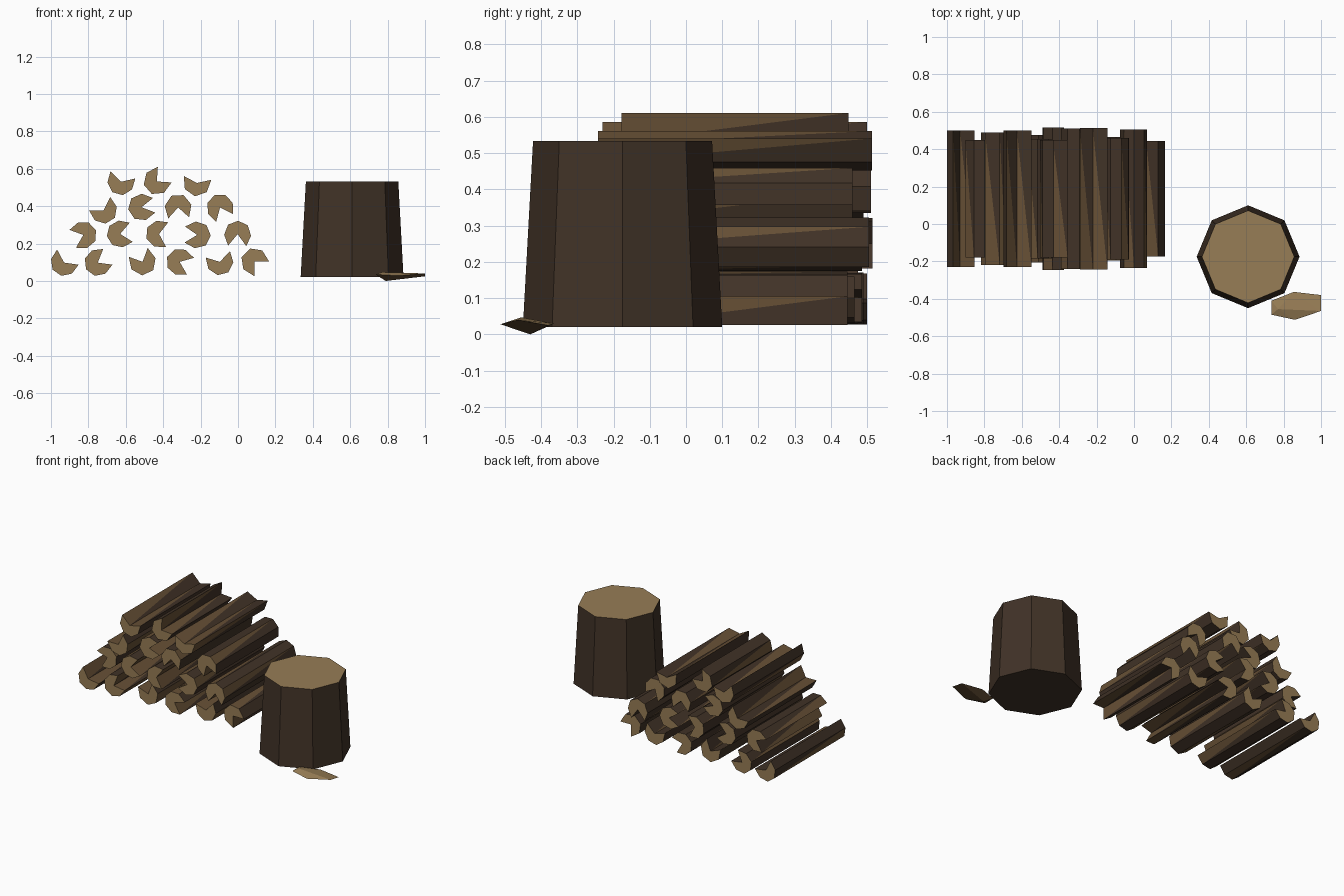
import bpy, bmesh
from math import radians, cos, sin, pi

if "Cube" in bpy.data.objects:
    bpy.data.objects.remove(bpy.data.objects["Cube"])


def material(name, r, g, b):
    m = bpy.data.materials.new(name)
    m.diffuse_color = (r, g, b, 1)
    m.use_nodes = True
    m.node_tree.nodes["Principled BSDF"].inputs["Base Color"].default_value = m.diffuse_color
    return m


BARK = material("bark", 0.052, 0.032, 0.020)
SPLIT = material("split_wood", 0.135, 0.08, 0.036)
WOOD = material("cut_wood", 0.31, 0.205, 0.092)


def finish(name, bm):
    bmesh.ops.recalc_face_normals(bm, faces=bm.faces[:])
    me = bpy.data.meshes.new(name)
    bm.to_mesh(me)
    bm.free()
    for m in (BARK, SPLIT, WOOD):
        me.materials.append(m)
    ob = bpy.data.objects.new(name, me)
    bpy.context.collection.objects.link(ob)


# Split log: round outline with a wedge cut to the core, extruded along y
def log(name, x, z, direction, half_open, half_len, yc=0.135):
    arc = 360 - 2 * half_open
    steps = round(arc / 50)
    prof = [(x, z)]
    for i in range(steps + 1):
        a = radians(direction + half_open + arc * i / steps)
        r = 0.079 if i in (0, steps) else 0.072
        prof.append((x + r * cos(a), z + r * sin(a)))
    bm = bmesh.new()
    front = [bm.verts.new((px, yc - half_len, pz)) for px, pz in prof]
    back = [bm.verts.new((px, yc + half_len, pz)) for px, pz in prof]
    for ring in (front, back):
        bm.faces.new(ring).material_index = 2
    n = len(prof)
    for i in range(n):
        j = (i + 1) % n
        f = bm.faces.new((front[i], front[j], back[j]))
        bm.faces.new((front[i], back[j], back[i]))
        # paler split wood runs in long slivers
        if i % 2 == 0 or i == n - 1:
            f.material_index = 1
    finish(name, bm)


# Wood pile, four rows: notch x, notch z, opening direction, half opening, half length
LOGS = [
    (-.93, .098, 55, 63, .365), (-.75, .098, 30, 38, .355), (-.51, .102, 115, 45, .34),
    (-.312, .102, -22, 38, .35), (-.097, .102, 105, 58, .33), (.087, .105, -45, 45, .31),
    (-.827, .246, 200, 40, .315), (-.63, .251, 9, 41, .35), (-.422, .251, -5, 57, .38),
    (-.218, .246, 178, 33, .35), (-.002, .25, -92, 38, .37),
    (-.718, .378, 122, 58, .355), (-.516, .394, 9, 30, .32),
    (-.32, .393, -87, 45, .375), (-.096, .393, -66, 39, .325),
    (-.626, .53, 74, 61, .365), (-.434, .532, 41, 45, .313), (-.22, .524, 82, 70, .378),
]
for k, row in enumerate(LOGS):
    log(f"split_log_{k + 1:02d}", *row)

# Chopping block: tapered octagon with a cut top
bm = bmesh.new()
rings = []
for r, z in ((0.275, 0.02), (0.247, 0.533)):
    rings.append([bm.verts.new((0.61 + r * cos(i * pi / 4), -0.175 + r * sin(i * pi / 4), z))
                  for i in range(8)])
bm.faces.new(rings[0])
bm.faces.new(rings[1]).material_index = 2
for i in range(8):
    j = (i + 1) % 8
    bm.faces.new((rings[0][i], rings[0][j], rings[1][j], rings[1][i]))
finish("chopping_block", bm)

# Wood chip lying beside the block
bm = bmesh.new()
for p in [(.735, -.41, .035), (.855, -.363, .03), (1.0, -.38, .025), (1.0, -.465, .04),
          (.86, -.512, .028), (.735, -.485, .035), (.77, -.455, .047), (.79, -.43, 0)]:
    bm.verts.new(p)
bmesh.ops.convex_hull(bm, input=bm.verts[:])
for f in bm.faces:
    f.normal_update()
    f.material_index = 2 if f.normal.z > 0 else 1
finish("wood_chip", bm)
